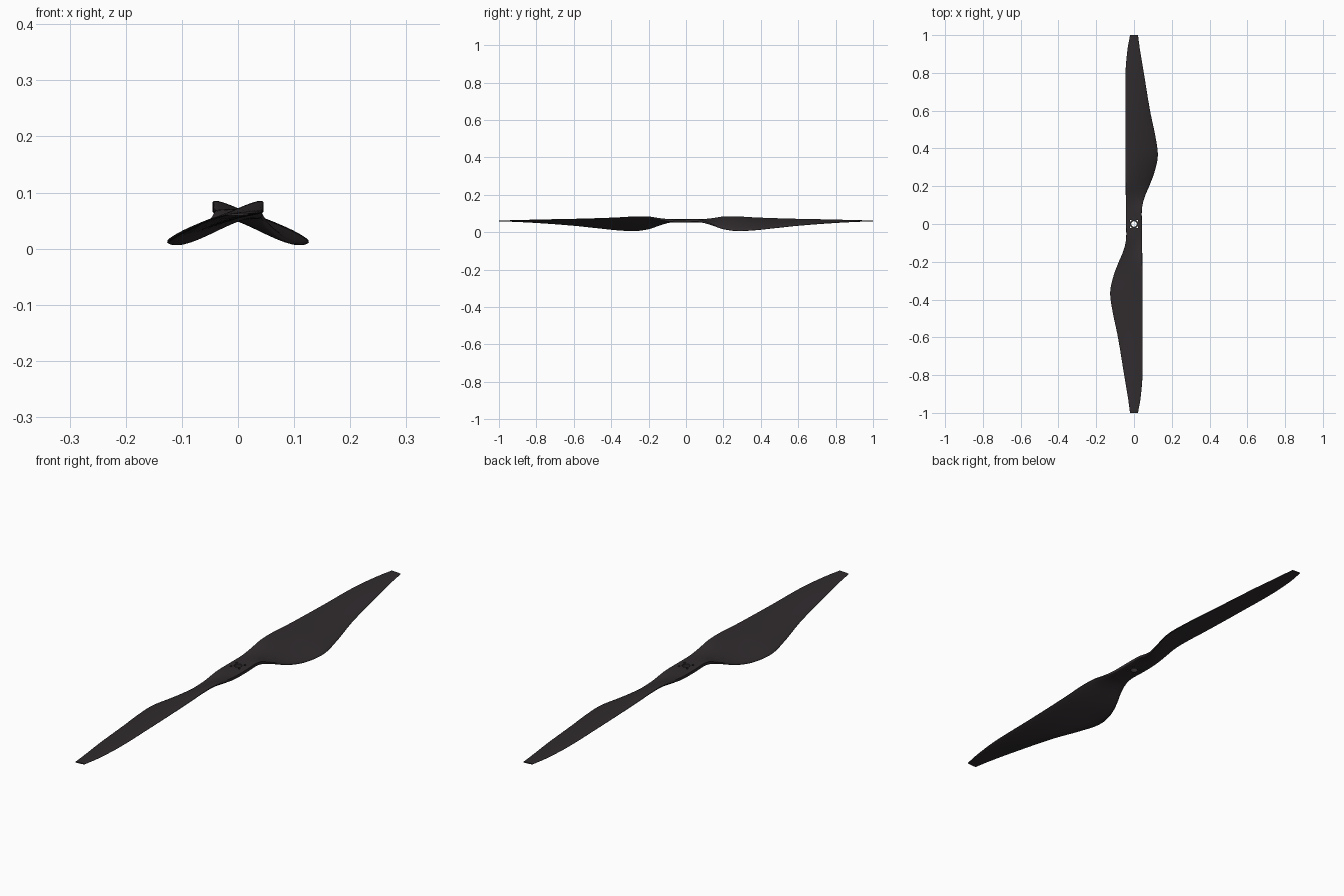
import bpy, bmesh, math

if "Cube" in bpy.data.objects:
    bpy.data.objects.remove(bpy.data.objects["Cube"])

# Stations along one blade: y, lead x, lead z, trail x, trail z, thickness, edge roundness
STATIONS = [
    (0.00, -0.042, 0.061, 0.042, 0.061, 0.018, 0.25),
    (0.08, -0.042, 0.062, 0.042, 0.060, 0.018, 0.30),
    (0.14, -0.043, 0.071, 0.055, 0.040, 0.019, 0.55),
    (0.20, -0.044, 0.082, 0.080, 0.018, 0.019, 0.70),
    (0.27, -0.045, 0.083, 0.107, 0.008, 0.018, 0.75),
    (0.36, -0.045, 0.078, 0.126, 0.011, 0.016, 0.75),
    (0.46, -0.045, 0.074, 0.114, 0.021, 0.014, 0.75),
    (0.60, -0.045, 0.070, 0.085, 0.036, 0.012, 0.75),
    (0.80, -0.045, 0.066, 0.052, 0.051, 0.009, 0.75),
    (0.92, -0.035, 0.063, 0.032, 0.057, 0.006, 0.75),
    (1.00, -0.021, 0.062, 0.021, 0.060, 0.004, 0.75),
]
RINGS, SIDES = 60, 40


def station(y):
    """Smooth (cubic Hermite) interpolation of the station table."""
    S = STATIONS
    i = max(k for k in range(len(S) - 1) if S[k][0] <= y)
    a, b = S[i], S[i + 1]
    p, n = S[max(i - 1, 0)], S[min(i + 2, len(S) - 1)]
    h = b[0] - a[0]
    t = (y - a[0]) / h
    out = []
    for k in range(1, 7):
        ma = 0 if i == 0 else (b[k] - p[k]) / (b[0] - p[0])
        mb = (n[k] - a[k]) / (n[0] - a[0])
        out.append((2*t**3 - 3*t**2 + 1) * a[k] + (t**3 - 2*t**2 + t) * h * ma
                   + (3*t**2 - 2*t**3) * b[k] + (t**3 - t**2) * h * mb)
    return out


def section(y):
    """Closed airfoil loop; the -y blade is the +y blade turned half a turn."""
    lx, lz, tx, tz, thick, power = station(abs(y))
    length = math.hypot(tx - lx, tz - lz)
    nx, nz = (lz - tz) / length, (tx - lx) / length
    loop = []
    for k in range(SIDES):
        a = 2 * math.pi * k / SIDES
        if y < 0:
            a = math.pi - a
        u, s = (1 + math.cos(a)) / 2, math.sin(a)
        off = math.copysign(abs(s) ** power, s) * thick / 2
        off += 0.03 * (length - 0.084) * s * s if length > 0.084 else 0
        x = lx + (tx - lx) * u + nx * off
        z = lz + (tz - lz) * u + nz * off
        loop.append((-x if y < 0 else x, y, z))
    return loop


# Propeller body lofted tip to tip
bm = bmesh.new()
rings = [[bm.verts.new(c) for c in section(j / RINGS)] for j in range(-RINGS, RINGS + 1)]
for r0, r1 in zip(rings, rings[1:]):
    for k in range(SIDES):
        m = (k + 1) % SIDES
        bm.faces.new((r0[k], r0[m], r1[m], r1[k]))
bm.faces.new(rings[0])
bm.faces.new(rings[-1])
bmesh.ops.recalc_face_normals(bm, faces=bm.faces)
mesh = bpy.data.meshes.new("propeller")
bm.to_mesh(mesh)
bm.free()
propeller = bpy.data.objects.new("propeller", mesh)
bpy.context.collection.objects.link(propeller)

# Dark plastic
mat = bpy.data.materials.new("dark_plastic")
mat.diffuse_color = (0.03, 0.025, 0.028, 1)
mat.use_nodes = True
mat.node_tree.nodes["Principled BSDF"].inputs["Base Color"].default_value = mat.diffuse_color
mesh.materials.append(mat)


# Shaft hole and four bolt holes
def drill(name, x, y, radius):
    bpy.ops.mesh.primitive_cylinder_add(vertices=24, radius=radius, depth=0.1, location=(x, y, 0.061))
    cutter = bpy.context.object
    cutter.name = name
    cutter.hide_render = True
    cutter.hide_set(True)
    mod = propeller.modifiers.new(name, 'BOOLEAN')
    mod.operation = 'DIFFERENCE'
    mod.solver = 'EXACT'
    mod.object = cutter


drill("shaft_hole_cutter", 0, 0, 0.015)
for sx in (-1, 1):
    for sy in (-1, 1):
        drill("bolt_hole_cutter", 0.018 * sx, 0.018 * sy, 0.004)

# Smooth shading with sharp hole rims and tips
bpy.ops.object.select_all(action='DESELECT')
propeller.select_set(True)
bpy.context.view_layer.objects.active = propeller
for mod in list(propeller.modifiers):
    bpy.ops.object.modifier_apply(modifier=mod.name)
bpy.ops.object.shade_smooth_by_angle(angle=math.radians(40))
